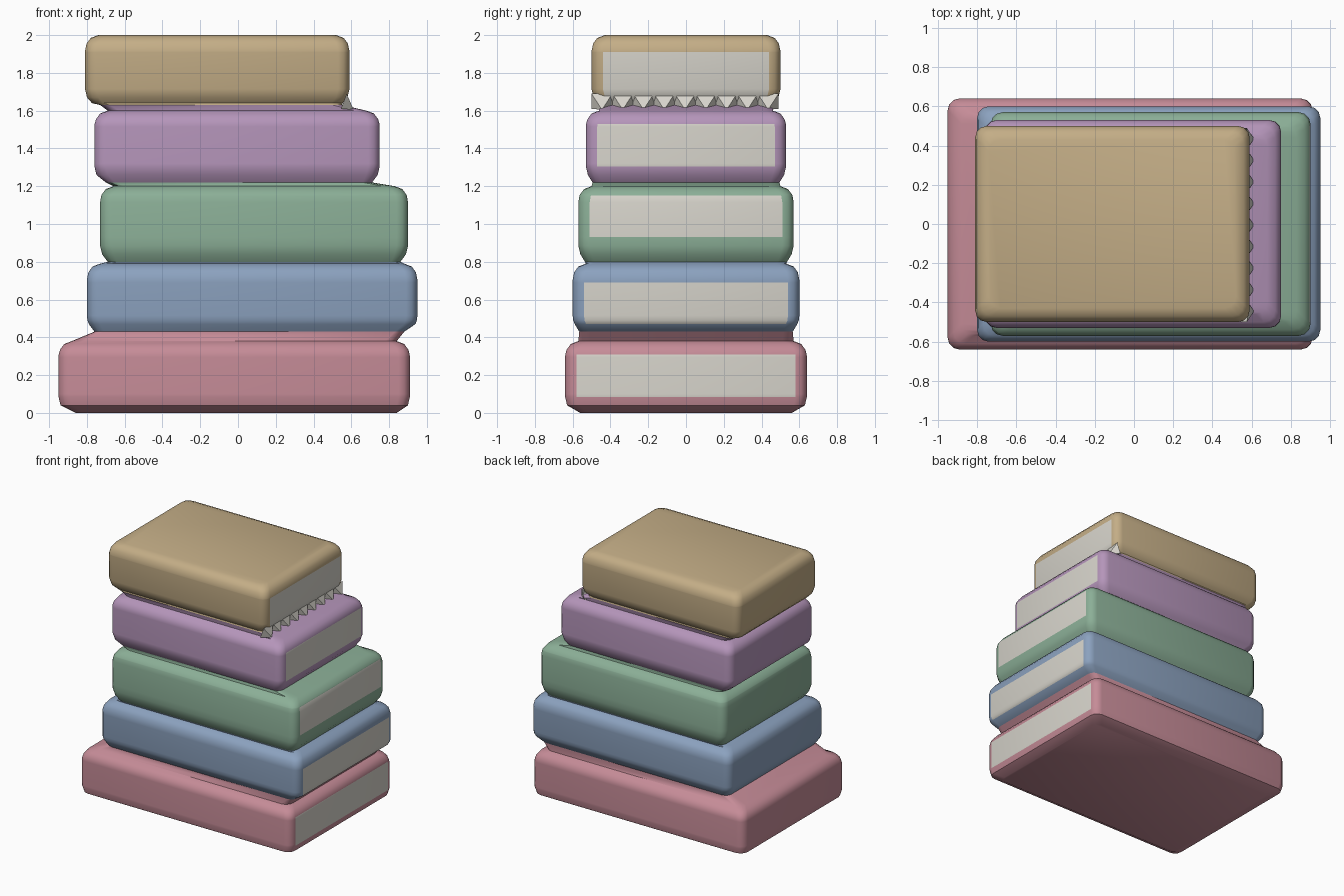
import bpy, bmesh, math

if "Cube" in bpy.data.objects:
    bpy.data.objects.remove(bpy.data.objects["Cube"])

# name, cover colour, x0, x1, half depth, z bottom, z shoulder, page z low, page z high
BOOKS = [
    ("red_book",    (.56, .26, .31, 1), -.95, .91, .64, 0.00, 0.38, .10, .31),
    ("blue_book",   (.26, .36, .52, 1), -.80, .95, .60, 0.43, 0.79, .49, .69),
    ("green_book",  (.26, .43, .31, 1), -.73, .90, .57, 0.80, 1.20, .93, 1.15),
    ("purple_book", (.46, .30, .49, 1), -.76, .75, .53, 1.22, 1.60, 1.32, 1.53),
    ("tan_book",    (.55, .42, .24, 1), -.81, .59, .50, 1.63, 2.00, 1.64, 1.91),
]
SEG = 3


def material(name, color):
    m = bpy.data.materials.new(name)
    m.diffuse_color = color
    m.use_nodes = True
    m.node_tree.nodes["Principled BSDF"].inputs["Base Color"].default_value = m.diffuse_color
    return m


pages = material("pages", (.68, .66, .60, 1))


def ring(bm, x0, x1, y, z, r):
    """Rounded rectangle; the last-to-first edge is the +x side."""
    verts = []
    for k, (sx, sy) in enumerate([(1, 1), (-1, 1), (-1, -1), (1, -1)]):
        cx = x1 - r if sx > 0 else x0 + r
        for i in range(SEG + 1):
            a = math.radians(90 * (k + i / SEG))
            verts.append(bm.verts.new((cx + r * math.cos(a), sy * (y - r) + r * math.sin(a), z)))
    return verts


def inset(d):
    """Rounded shoulder: how far the wall is pulled in, d above or below an edge."""
    t = max(0, 1 - d / .085)
    return .07 * (1 - math.sqrt(max(0, 1 - t * t)))


def neck(i):
    """Footprint where book i rests on the one below."""
    x0, x1, y = BOOKS[i][2:5]
    x0, x1, y = x0 + .04, x1 - .04, y - .035
    if i:
        b = BOOKS[i - 1]
        x0, x1, y = max(x0, b[2] + .03), min(x1, b[3] - .03), min(y, b[4] - .05)
    return x0, x1, y


def finish(name, bm, mats):
    bmesh.ops.recalc_face_normals(bm, faces=bm.faces)
    me = bpy.data.meshes.new(name)
    bm.to_mesh(me)
    bm.free()
    for m in mats:
        me.materials.append(m)
    ob = bpy.data.objects.new(name, me)
    bpy.context.collection.objects.link(ob)
    return ob


# Each book is a lofted shell running up to the footprint of the next book
for i, (name, color, x0, x1, y, z0, z1, p0, p1) in enumerate(BOOKS):
    bm = bmesh.new()
    last = i == len(BOOKS) - 1
    rings = [(z0, ring(bm, *(neck(i) if i else (x0 + .09, x1 - .07, y - .08)), z0, .05))]
    levels = {z0 + .04, z0 + .085, p0, p1, z1 - .085, z1 - .045, z1 - .015, z1}
    for z in sorted(levels):
        s = inset(min(z - z0, z1 - z))
        rings.append((z, ring(bm, x0 + s, x1 - s, y - s, z, .06)))
    if not last:
        zn = BOOKS[i + 1][5]
        rings.append((zn, ring(bm, *neck(i + 1), zn, .05)))
    for (za, a), (zb, b) in zip(rings, rings[1:]):
        n = len(a)
        for k in range(n):
            f = bm.faces.new((a[k], a[(k + 1) % n], b[(k + 1) % n], b[k]))
            if k == n - 1 and za >= p0 - .02 and zb <= p1 + .001:
                f.material_index = 1
    if i == 0:
        bm.faces.new(rings[0][1])
    if last:
        bm.faces.new(rings[-1][1])
    ob = finish(name, bm, [material(name + "_cover", color), pages])
    bpy.ops.object.select_all(action='DESELECT')
    ob.select_set(True)
    bpy.context.view_layer.objects.active = ob
    bpy.ops.object.shade_smooth_by_angle(angle=math.radians(40))

# Ragged row of page points at the foot of the top book
bm = bmesh.new()
for k in range(9):
    yc = -.44 + .11 * k
    base = [bm.verts.new(p) for p in ((.575, yc - .06, 1.69), (.575, yc + .05, 1.69),
                                      (.545, yc + .05, 1.61), (.545, yc - .06, 1.61))]
    tip = bm.verts.new((.612, yc - .005, 1.605))
    for a, b in zip(base, base[1:] + base[:1]):
        bm.faces.new((a, b, tip))
finish("page_points", bm, [pages])
